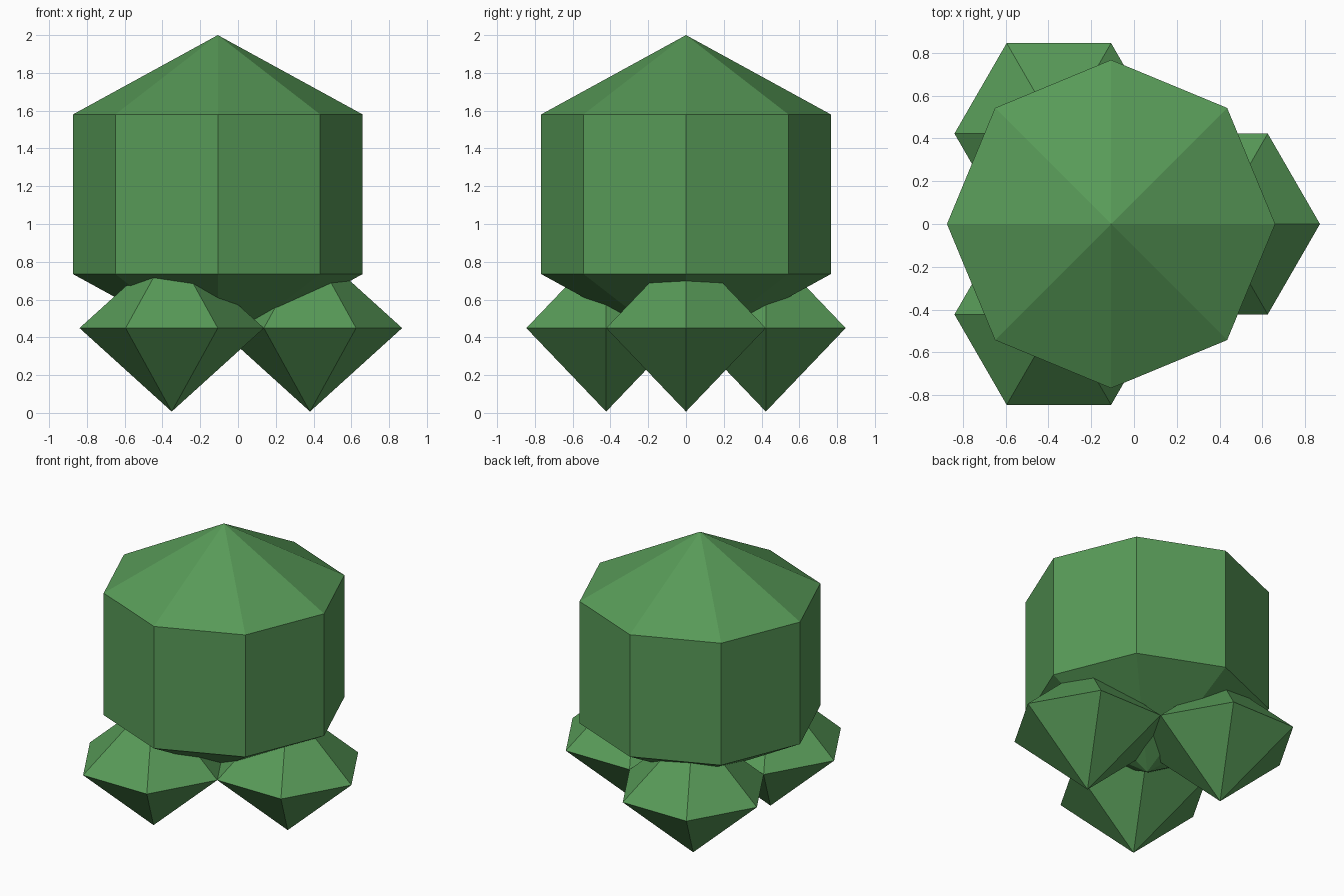
import bpy, bmesh
from math import cos, sin, tau, radians

if "Cube" in bpy.data.objects:
    bpy.data.objects.remove(bpy.data.objects["Cube"])

GREEN = (0.097, 0.325, 0.097, 1.0)
mat = bpy.data.materials.new("leaf_green")
mat.use_nodes = True
mat.diffuse_color = GREEN
bsdf = mat.node_tree.nodes["Principled BSDF"]
bsdf.inputs["Base Color"].default_value = GREEN
bsdf.inputs["Roughness"].default_value = 0.9


def faceted_solid(name, center, sides, bottom, rings, top):
    """Closed solid of revolution: tip, rings of (radius, z), tip."""
    bm = bmesh.new()
    low = bm.verts.new((0, 0, bottom))
    high = bm.verts.new((0, 0, top))
    loops = [[bm.verts.new((r * cos(tau * i / sides), r * sin(tau * i / sides), z))
              for i in range(sides)] for r, z in rings]
    for i in range(sides):
        j = (i + 1) % sides
        bm.faces.new((low, loops[0][j], loops[0][i]))
        for a, b in zip(loops, loops[1:]):
            bm.faces.new((a[i], a[j], b[j], b[i]))
        bm.faces.new((loops[-1][i], loops[-1][j], high))
    bmesh.ops.recalc_face_normals(bm, faces=bm.faces)
    mesh = bpy.data.meshes.new(name)
    bm.to_mesh(mesh)
    bm.free()
    mesh.materials.append(mat)
    obj = bpy.data.objects.new(name, mesh)
    obj.location = (*center, 0)
    bpy.context.collection.objects.link(obj)
    return obj


# Eight-sided body with pointed top and underside
AXIS_X = -0.107
faceted_solid("body", (AXIS_X, 0), 8, 0.315, [(0.767, 0.735), (0.767, 1.58)], 2.0)

# Three six-sided pointed feet around the body's axis
for name, angle in (("left_foot", 0), ("back_foot", 120), ("front_foot", 240)):
    a = radians(angle)
    center = (AXIS_X + 0.488 * cos(a), 0.488 * sin(a))
    faceted_solid(name, center, 6, 0.007, [(0.488, 0.449)], 0.891)
